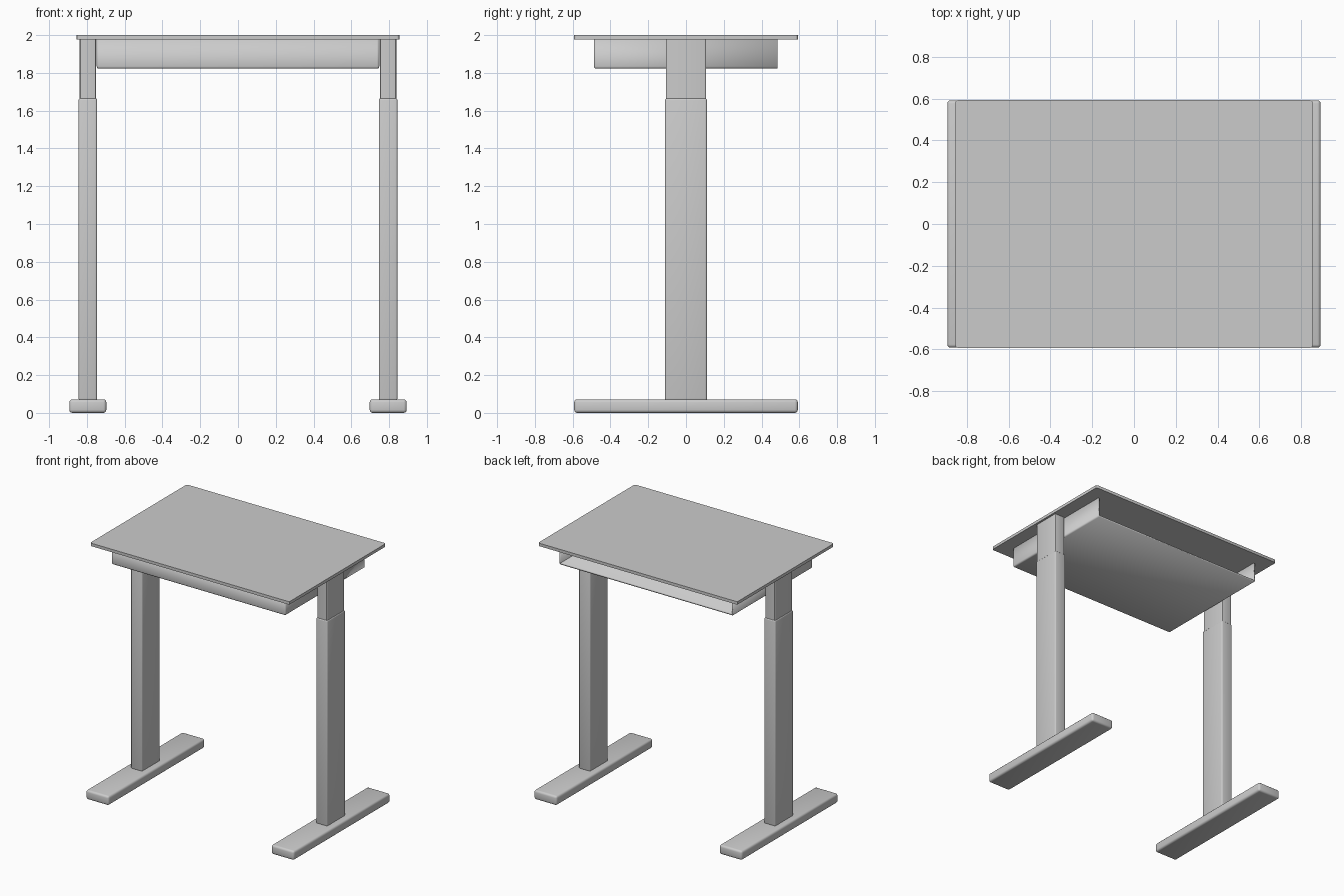
import bpy, bmesh
from mathutils import Vector

if "Cube" in bpy.data.objects:
    bpy.data.objects.remove(bpy.data.objects["Cube"])


def box(name, lo, hi, bevel=0.0, segs=3, pick=lambda a, b: True, drop=None, wall=0.0):
    """Box between two corners; bevels picked edges, drops picked faces, adds wall thickness."""
    lo, hi = Vector(lo), Vector(hi)
    mid, size = (lo + hi) / 2, hi - lo
    bm = bmesh.new()
    bmesh.ops.create_cube(bm, size=1)
    if drop:
        faces = [f for f in bm.faces if drop(f.normal)]
        bmesh.ops.delete(bm, geom=faces, context='FACES')
    edges = [e for e in bm.edges if pick(e.verts[0].co, e.verts[1].co)
             and len(e.link_faces) == 2]
    for v in bm.verts:
        v.co = Vector(c * s for c, s in zip(v.co, size))
    if bevel:
        bmesh.ops.bevel(bm, geom=edges, offset=bevel, segments=segs,
                        profile=0.5, affect='EDGES', clamp_overlap=True)
    mesh = bpy.data.meshes.new(name)
    bm.to_mesh(mesh)
    bm.free()
    obj = bpy.data.objects.new(name, mesh)
    obj.location = mid
    bpy.context.collection.objects.link(obj)
    if wall:
        mod = obj.modifiers.new("wall", 'SOLIDIFY')
        mod.thickness = wall
        mod.offset = -1
    bpy.ops.object.select_all(action='DESELECT')
    obj.select_set(True)
    bpy.context.view_layer.objects.active = obj
    bpy.ops.object.shade_smooth_by_angle()
    return obj


def upright(a, b):
    return abs(a.z - b.z) > 0.5


# Desktop with slightly rounded corners
box("desktop", (-0.855, -0.593, 1.977), (0.855, 0.593, 2.0), 0.014, 3, upright)

# Under-desk tray, open at the back and closed above by the desktop
box("tray", (-0.748, -0.487, 1.822), (0.748, 0.484, 1.977), 0.012, 3,
    drop=lambda n: n.y > 0.5 or n.z > 0.5, wall=0.014)

# Telescoping legs and feet on both sides
for side, s in (("left", -1), ("right", 1)):
    c = 0.795 * s
    box(side + "_foot", (c - 0.098, -0.592, 0), (c + 0.098, 0.592, 0.072), 0.016)
    box(side + "_lower_column", (c - 0.049, -0.111, 0.066),
        (c + 0.049, 0.111, 1.665), 0.01)
    box(side + "_upper_column", (c - 0.044, -0.106, 1.62),
        (c + 0.044, 0.106, 1.978), 0.008, 3, upright)
